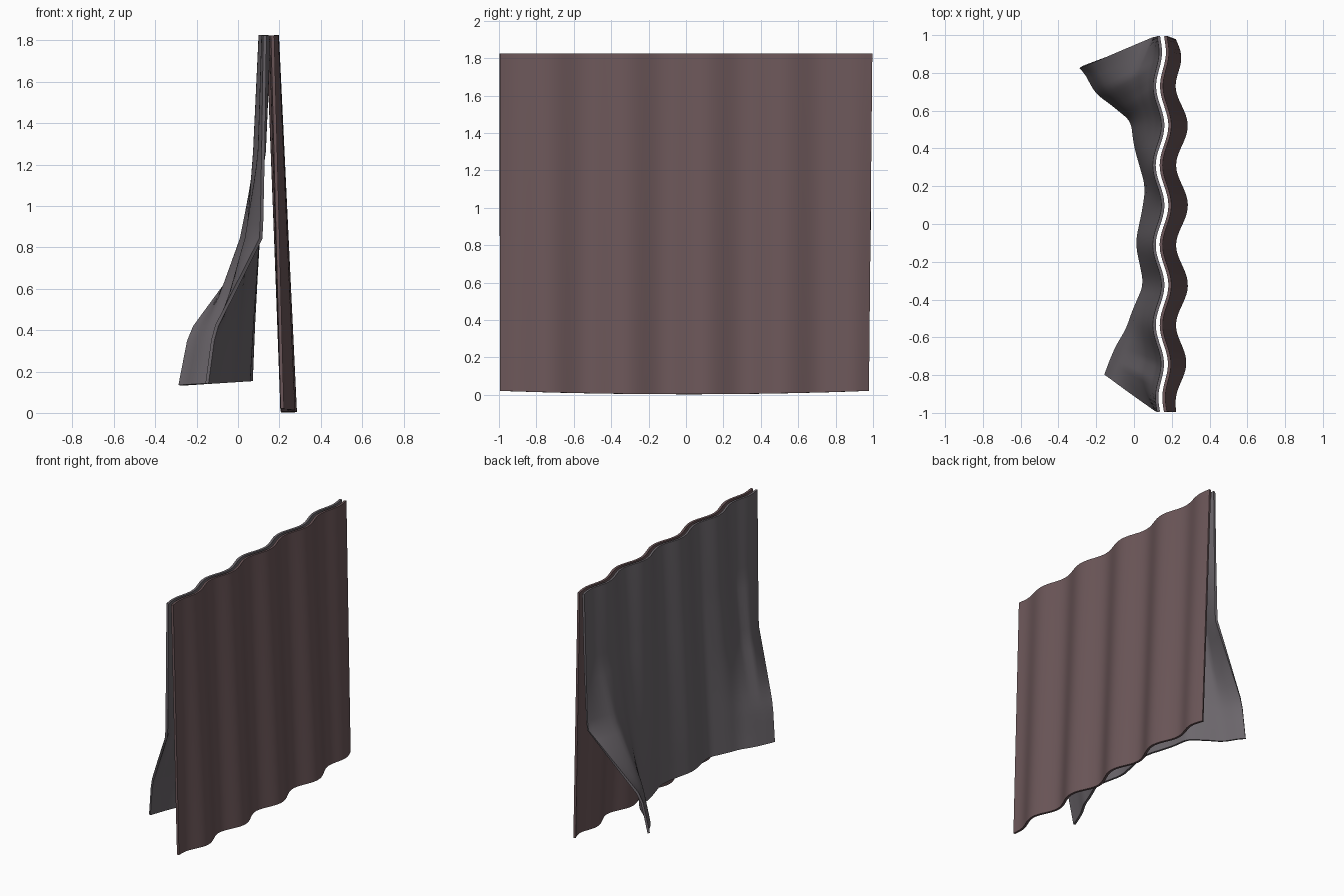
import bpy, math

if "Cube" in bpy.data.objects:
    bpy.data.objects.remove(bpy.data.objects["Cube"])

TOP, THICK = 1.825, 0.016


def lerp_table(table, v):
    """Piecewise linear lookup; table rows are (key, value, ...), keys ascending."""
    for a, b in zip(table, table[1:]):
        if v <= b[0]:
            break
    t = min(1, max(0, (v - a[0]) / (b[0] - a[0])))
    return [p + (q - p) * t for p, q in zip(a[1:], b[1:])]


def wave(y):
    # shared corrugation, fading out at the side edges
    return math.cos(2 * math.pi * (y - 0.1) / 0.425) * (1 - abs(y) ** 8)


def make_sheet(name, func, color, cols=96, rows=24):
    verts = [func(-1 + 2 * i / cols, j / rows) for j in range(rows + 1) for i in range(cols + 1)]
    n = cols + 1
    faces = [(j * n + i, j * n + i + 1, (j + 1) * n + i + 1, (j + 1) * n + i)
             for j in range(rows) for i in range(cols)]
    me = bpy.data.meshes.new(name)
    me.from_pydata(verts, [], faces)
    ob = bpy.data.objects.new(name, me)
    bpy.context.collection.objects.link(ob)
    mat = bpy.data.materials.new(name + "_cloth")
    mat.diffuse_color = color
    mat.use_nodes = True
    mat.node_tree.nodes["Principled BSDF"].inputs["Base Color"].default_value = mat.diffuse_color
    me.materials.append(mat)
    mod = ob.modifiers.new("thickness", 'SOLIDIFY')
    mod.thickness, mod.offset = THICK, 0
    bpy.context.view_layer.objects.active = ob
    ob.select_set(True)
    bpy.ops.object.modifier_apply(modifier=mod.name)
    bpy.ops.object.shade_smooth_by_angle(angle=math.radians(40))
    ob.select_set(False)


# Straight hanging sheet
def straight(y, t):
    x0 = 0.167 + 0.023 * wave(y)
    x1 = 0.246 - 0.032 * y ** 6 + 0.031 * wave(y)
    z1 = 0.003 + 0.018 * y * y
    yy = y * (0.995 - (0.02 * t if y > 0 else 0) * abs(y) ** 4)
    return (x0 + (x1 - x0) * t, yy, TOP + (z1 - TOP) * t)


# Blown sheet: bottom hem path (column, x, y)
HEM = [(-1, -.150, -.80), (-.85, -.12, -.72), (-.72, -.085, -.64), (-.62, -.035, -.56),
       (-.5, -.005, -.47), (-.32, .06, -.32), (-.1, .015, -.10), (.1, .055, .09),
       (.22, .068, .20), (.45, .008, .41), (.62, -.01, .55), (.7, -.06, .59),
       (.8, -.145, .66), (.87, -.21, .70), (.94, -.23, .77), (1, -.282, .83)]
# how far each level has moved toward the hem: (drop, centre, bulge, side edge)
DROP = [(0, 0, 0, 0), (.34, .30, .10, .03), (.58, .56, .36, .06), (.85, .86, .86, .88), (1, 1, 1, 1)]


def hem(y):
    # light smoothing of the path
    w = min(0.05, 1 - abs(y))
    pts = [lerp_table(HEM, y + k * w / 3) for k in range(-3, 4)]
    return [sum(p[i] for p in pts) / 7 for i in (0, 1)]


def blown(y, t):
    x0 = 0.13 + 0.023 * wave(y)
    hx, hy = hem(y)
    c, b, e = lerp_table(DROP, t)
    f = lerp_table([(0, c), (.4, c), (.75, b), (.85, b), (1, e)], abs(y))[0]
    z1 = 0.15 + 0.06 * hx
    return (x0 + (hx - x0) * f, y * 0.995 + (hy - y * 0.995) * f, TOP + (z1 - TOP) * t)


make_sheet("straight_sheet", straight, (0.15, 0.095, 0.1, 1))
make_sheet("blown_sheet", blown, (0.15, 0.135, 0.15, 1))
